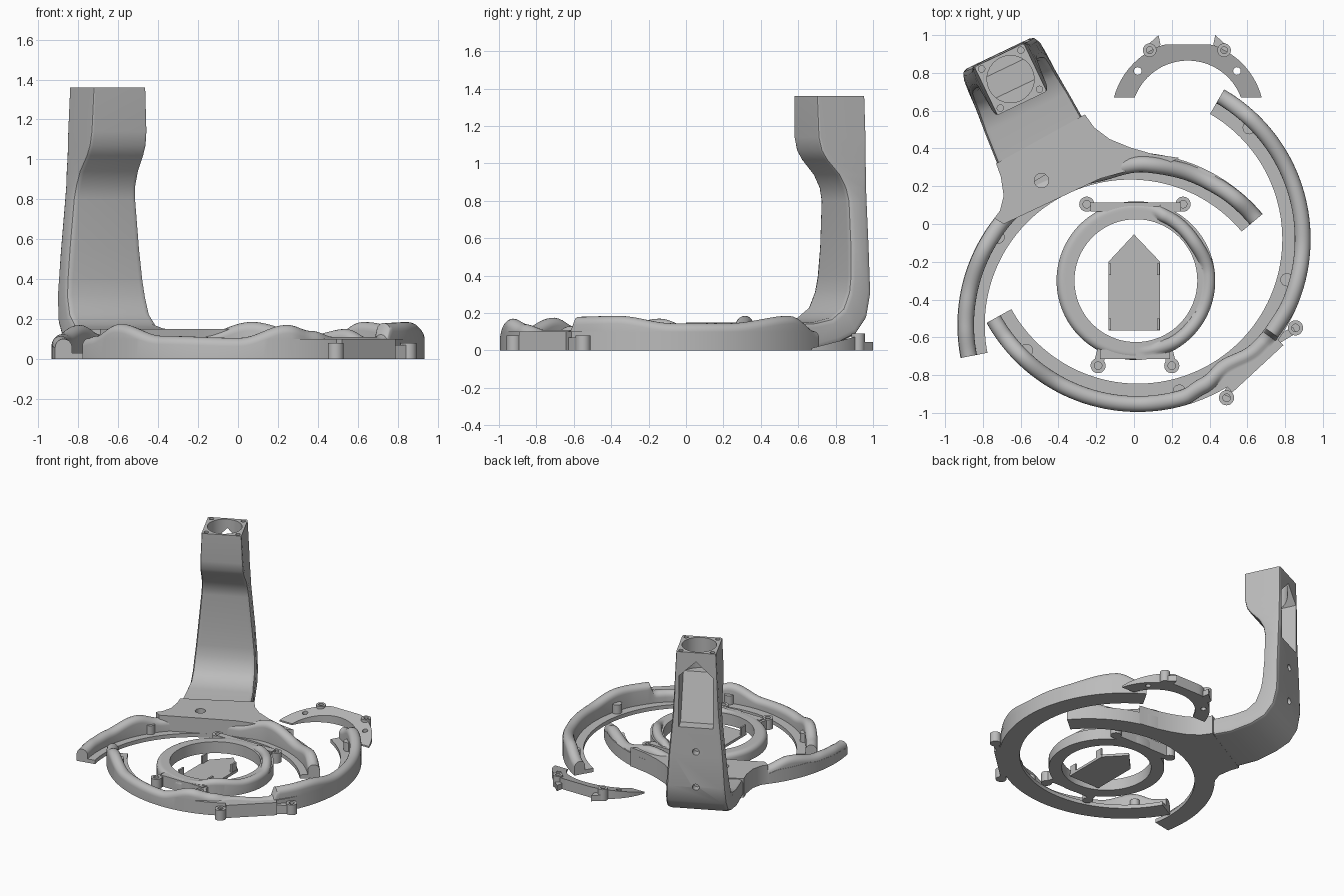
import bpy, bmesh, math
from mathutils import Vector

cube = bpy.data.objects.get("Cube")
if cube:
    bpy.data.objects.remove(cube, do_unlink=True)

grey = bpy.data.materials.new("plain_grey")
grey.use_nodes = True
grey.diffuse_color = (0.5, 0.5, 0.5, 1)
grey.node_tree.nodes["Principled BSDF"].inputs["Base Color"].default_value = (0.5, 0.5, 0.5, 1)


def smooth(ob):
    bpy.ops.object.select_all(action='DESELECT')
    ob.select_set(True)
    bpy.context.view_layer.objects.active = ob
    bpy.ops.object.shade_smooth_by_angle(angle=math.radians(35))


def finish(name, bm):
    bmesh.ops.remove_doubles(bm, verts=bm.verts, dist=0.0005)
    bmesh.ops.recalc_face_normals(bm, faces=bm.faces)
    mesh = bpy.data.meshes.new(name)
    bm.to_mesh(mesh)
    bm.free()
    mesh.materials.append(grey)
    ob = bpy.data.objects.new(name, mesh)
    bpy.context.collection.objects.link(ob)
    smooth(ob)
    return ob


def loft(name, sections):
    bm = bmesh.new()
    rows = [[bm.verts.new(p) for p in s] for s in sections]
    n = len(rows[0])
    for a, b in zip(rows, rows[1:]):
        for i in range(n):
            j = (i + 1) % n
            bm.faces.new((a[i], a[j], b[j], b[i]))
    bm.faces.new(rows[0])
    bm.faces.new(rows[-1])
    return finish(name, bm)


def prism(name, pts, z0, z1):
    return loft(name, [[(x, y, z) for x, y in pts] for z in (z0, z1)])


def circle(x, y, r, n=24):
    return [(x + r * math.cos(math.tau * i / n), y + r * math.sin(math.tau * i / n)) for i in range(n)]


def bar(name, a, b, width, z0, z1):
    a, b = Vector(a), Vector(b)
    d = (b - a).normalized() * width / 2
    n = Vector((-d.y, d.x))
    return prism(name, [a + n, a - n, b - n, b + n], z0, z1)


def cut(ob, cutters):
    for c in cutters:
        c.hide_render = True
        mod = ob.modifiers.new("cut", 'BOOLEAN')
        mod.operation, mod.object, mod.solver = 'DIFFERENCE', c, 'EXACT'
        bpy.context.view_layer.objects.active = ob
        bpy.ops.object.modifier_apply(modifier=mod.name)
        bpy.data.objects.remove(c, do_unlink=True)
    smooth(ob)
    # Large flat faces keep flat shading next to rounded edges
    mod = ob.modifiers.new("weighted_normals", 'WEIGHTED_NORMAL')
    mod.keep_sharp = True


def tab(name, x, y, r=0.04, z1=0.08):
    ob = prism(name, circle(x, y, r), 0, z1)
    cut(ob, [prism("cutter", circle(x, y, r * 0.5), z1 - 0.04, 0.3)])


def ease(keys, a, k):
    if a <= keys[0][0]:
        return keys[0][k]
    for p, q in zip(keys, keys[1:]):
        if a <= q[0]:
            t = (1 - math.cos(math.pi * (a - p[0]) / (q[0] - p[0]))) / 2
            return p[k] + (q[k] - p[k]) * t
    return keys[-1][k]


def ring(name, centre, ri, ro, rt, floor, shelf, keys):
    """Tray arc with a wavy rounded rail; keys are (degrees, rail radius, rail top)."""
    sections = []
    a0, a1 = keys[0][0], keys[-1][0]
    steps = int((a1 - a0) / 1.5)
    for i in range(steps + 1):
        a = a0 + (a1 - a0) * i / steps
        rc, zc = min(ease(keys, a, 1), ro - rt), ease(keys, a, 2) - rt
        h = min(zc, shelf) if rc + rt > ro - 0.004 else shelf
        sec = [(ri, 0), (ro, 0), (ro, h), (rc + rt, h)]
        sec += [(rc + rt * math.cos(math.pi * k / 10), max(h if k < 5 else floor, zc + rt * math.sin(math.pi * k / 10)))
                for k in range(11)]
        sec += [(rc - rt, floor), (ri, floor)]
        t = math.radians(a)
        sections.append([(centre[0] + r * math.cos(t), centre[1] + r * math.sin(t), z) for r, z in sec])
    return loft(name, sections)


# Large open ring and back arc with wavy rails
ring("front_ring", (0.02, -0.08), 0.765, 0.915, 0.042, 0.03, 0.1, [
    (209, 0.875, 0.105), (214, 0.875, 0.115), (226, 0.875, 0.175), (243, 0.875, 0.115), (269, 0.875, 0.105),
    (285, 0.875, 0.17), (294, 0.85, 0.14), (304, 0.82, 0.11), (318, 0.86, 0.11), (323, 0.865, 0.11),
    (325, 0.865, 0.18), (341, 0.875, 0.185), (361, 0.875, 0.145), (380, 0.875, 0.145), (406, 0.875, 0.185),
    (420, 0.875, 0.105)])
ring("back_arc", (-0.02, -0.535), 0.77, 0.915, 0.043, 0.03, 0.1, [
    (40, 0.87, 0.105), (50, 0.87, 0.15), (64, 0.865, 0.12), (84, 0.855, 0.185), (102, 0.82, 0.12),
    (140, 0.87, 0.12), (153, 0.87, 0.17), (170, 0.87, 0.125), (181, 0.87, 0.115), (191, 0.87, 0.1)])
for i, (x, y) in enumerate([(-0.72, -0.07), (-0.57, -0.67), (0.24, -0.885), (0.81, -0.295), (0.61, 0.51)]):
    prism(f"post_{i}", circle(x, y, 0.035), 0, 0.1)

# Screw joint on the large ring
bar("joint_plate", (0.77, -0.62), (0.50, -0.87), 0.06, 0, 0.1)
bar("joint_web_right", (0.85, -0.56), (0.75, -0.62), 0.04, 0, 0.07)
bar("joint_web_front", (0.49, -0.91), (0.53, -0.82), 0.04, 0, 0.07)
tab("joint_tab_right", 0.855, -0.55)
tab("joint_tab_front", 0.49, -0.92)

# Small inner ring with its rail on one side
ring("inner_ring", (0.01, -0.30), 0.325, 0.42, 0.035, 0.09, 0.09, [
    (-90, 0.37, 0.09), (-80, 0.375, 0.095), (-55, 0.385, 0.13), (-20, 0.385, 0.10), (5, 0.385, 0.10),
    (35, 0.37, 0.135), (65, 0.375, 0.12), (80, 0.385, 0.09), (270, 0.385, 0.09)])
bar("inner_back_strip", (-0.23, 0.09), (0.25, 0.09), 0.05, 0, 0.088)
bar("inner_front_strip", (-0.18, -0.69), (0.19, -0.69), 0.05, 0, 0.088)
for side, sx in (("left", 1), ("right", -1)):
    tab(f"inner_back_tab_{side}", 0.005 + 0.255 * sx, 0.105)
    tab(f"inner_front_tab_{side}", 0.005 + 0.195 * sx, -0.75)
    bar(f"inner_front_web_{side}", (0.005 + 0.19 * sx, -0.73), (0.005 + 0.17 * sx, -0.65), 0.05, 0, 0.078)

# Pointed plate with four clips
prism("pointed_plate", [(0, -0.055), (-0.135, -0.2), (-0.135, -0.565), (0.138, -0.565), (0.138, -0.2)], 0, 0.02)
for sx in (-1, 1):
    for y in (-0.24, -0.53):
        bar(f"clip_{sx}_{y}", (sx * 0.128, y - 0.03), (sx * 0.128, y + 0.03), 0.014, 0, 0.08)

# Loose wedge-shaped arc
sections = []
for i in range(41):
    sec = []
    for r in (0.30, 0.405):
        t = math.asin(0.105 / r)
        t += (math.pi - 2 * t) * i / 40
        sec.append((0.285 + r * math.cos(t), min(0.95, 0.565 + r * math.sin(t))))
    top = [(x, y, 0.012 + (y - 0.67) * 0.26) for x, y in sec]
    sections.append([(*sec[0], 0), (*sec[1], 0), top[1], top[0]])
loose = loft("loose_arc", sections)
cut(loose, [prism("cutter", circle(x, 0.81, 0.02), -0.1, 0.3) for x in (0.02, 0.545)])
for side, sx in (("left", 1), ("right", -1)):
    x = 0.28
    tab(f"loose_tab_{side}", x + sx * 0.197, 0.92, 0.036, 0.09)
    prism(f"loose_ear_{side}", [(x + sx * 0.228, 0.93), (x + sx * 0.15, 1.0), (x + sx * 0.14, 0.95),
                                (x + sx * 0.165, 0.91)], 0, 0.045)

# Base of the arm, flaring into the back arc
base = prism("arm_base", [
    (-0.69, 0.0), (-0.18, 0.24), (0, 0.29), (0.2, 0.33), (0.24, 0.35), (0.1, 0.37), (-0.02, 0.405), (-0.13, 0.45),
    (-0.21, 0.51), (-0.26, 0.58), (-0.73, 0.32), (-0.705, 0.25), (-0.69, 0.15), (-0.71, 0.07), (-0.74, 0.03)], 0, 0.15)
cut(base, [prism("cutter", circle(-0.49, 0.23, 0.038), 0.05, 0.3)])

# Upright arm, built in its own frame: s runs outward, l runs sideways
U, V, MID = Vector((-0.431, 0.902, 0)), Vector((0.902, 0.431, 0)), -0.259


def frame(s, l, z):
    return U * s + V * (MID + l) + Vector((0, 0, z))


# (inner s, inner z, outer s, outer z, half width, corner radius)
steps = [(0.55, 0.14, 0.55, 0.001, 0.26, 0.03), (0.78, 0.152, 0.76, 0.001, 0.245, 0.03),
         (0.88, 0.175, 0.92, 0.035, 0.234, 0.035), (0.95, 0.23, 1.03, 0.085, 0.23, 0.035),
         (0.985, 0.32, 1.095, 0.17, 0.225, 0.035), (0.995, 0.4, 1.125, 0.3, 0.217, 0.035),
         (1.0, 0.55, 1.125, 0.55, 0.202, 0.035), (1.0, 0.8, 1.122, 0.8, 0.178, 0.03),
         (0.985, 0.87, 1.122, 0.87, 0.172, 0.03), (0.95, 0.94, 1.122, 0.94, 0.168, 0.026),
         (0.88, 1.02, 1.12, 1.02, 0.162, 0.022), (0.85, 1.07, 1.12, 1.07, 0.16, 0.02),
         (0.835, 1.14, 1.12, 1.14, 0.156, 0.016), (0.832, 1.36, 1.115, 1.36, 0.145, 0.01)]
sections = []
for si, zi, so, zo, w, r in steps:
    inn, out = Vector((si, zi)), Vector((so, zo))
    c = r / (out - inn).length
    sec = []
    for k, l in ((0, r), (c * 0.3, r * 0.3), (c, 0), (1 - c, 0), (1 - c * 0.3, r * 0.3), (1, r)):
        p = inn.lerp(out, k)
        sec.append((p.x, l - w, p.y))
    sec += [(s, -l, z) for s, l, z in reversed(sec)]
    sections.append([frame(*p) for p in sec])
arm = loft("arm", sections)


def arm_cylinder(s, l, z, r, depth, outward=False):
    c = []
    for e in (-depth, 0.1):
        c.append([frame(s + e, l + a, z + b) if outward else frame(s + a, l + b, z + e) for a, b in circle(0, 0, r, 32)])
    return loft("cutter", c)


# Round socket, screw holes and the pointed rear window
window = [(-0.125, 0.77, 1.04), (0.125, 0.77, 1.04), (0.125, 1.17, 0.90), (0, 1.29, 0.858), (-0.125, 1.17, 0.90)]
cutters = [loft("cutter", [[frame(s, l, z) for l, z, s in window], [frame(1.3, l, z) for l, z, s in window]]),
           arm_cylinder(0.974, 0, 1.36, 0.125, 0.24)]
cutters += [arm_cylinder(0.974 + a, b, 1.36, 0.017, 0.06) for a in (-0.115, 0.115) for b in (-0.115, 0.115)]
cutters += [arm_cylinder(1.12, 0, z, 0.025, 0.06, True) for z in (0.3, 0.58)]
cut(arm, cutters)
